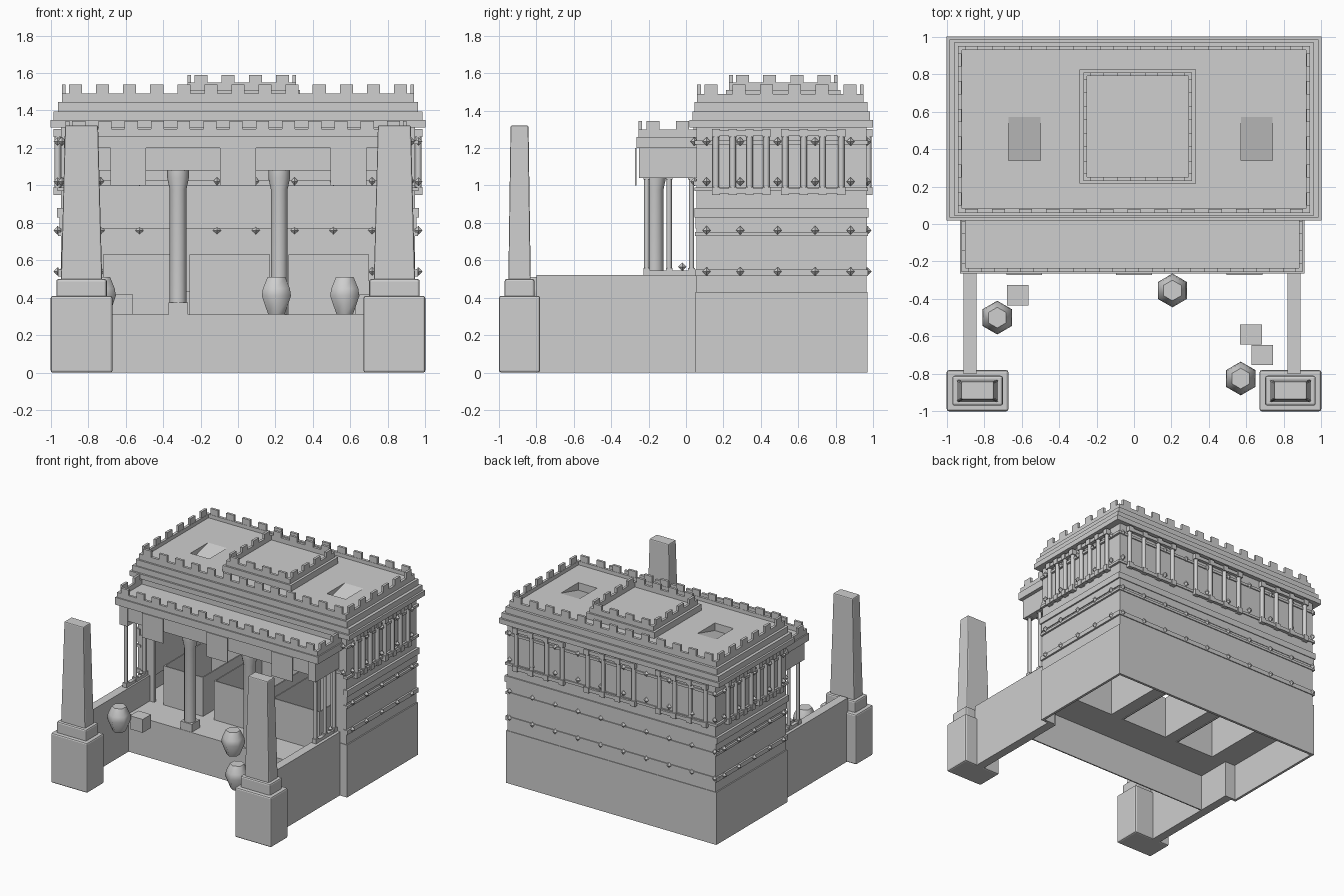
import bpy, bmesh, math
from mathutils import Matrix

cube = bpy.data.objects.get("Cube")
if cube:
    bpy.data.objects.remove(cube, do_unlink=True)

stone = bpy.data.materials.new("grey_stone")
stone.use_nodes = True
GREY = (0.62, 0.62, 0.62, 1)
stone.diffuse_color = GREY
stone.node_tree.nodes["Principled BSDF"].inputs["Base Color"].default_value = GREY


class Part:
    """Collects primitives in one mesh and turns them into a named object."""

    def __init__(self, name):
        self.name, self.bm = name, bmesh.new()

    def box(self, x0, x1, y0, y1, z0, z1, top=1.0):
        size = Matrix.Diagonal((x1 - x0, y1 - y0, z1 - z0, 1))
        mid = Matrix.Translation(((x0 + x1) / 2, (y0 + y1) / 2, (z0 + z1) / 2))
        for v in bmesh.ops.create_cube(self.bm, size=1, matrix=mid @ size)["verts"]:
            if v.co.z > (z0 + z1) / 2:
                v.co.x = (x0 + x1) / 2 + (v.co.x - (x0 + x1) / 2) * top
                v.co.y = (y0 + y1) / 2 + (v.co.y - (y0 + y1) / 2) * top

    def ring(self, x0, x1, y0, y1, z0, z1, t, front=True):
        self.box(x0, x0 + t, y0, y1, z0, z1)
        self.box(x1 - t, x1, y0, y1, z0, z1)
        self.box(x0 + t, x1 - t, y1 - t, y1, z0, z1)
        if front:
            self.box(x0 + t, x1 - t, y0, y0 + t, z0, z1)

    def lathe(self, x, y, profile, sides, turn=0.0):
        rings = [[self.bm.verts.new((x + r * math.cos(turn + math.tau * i / sides),
                                     y + r * math.sin(turn + math.tau * i / sides), z))
                  for i in range(sides)] for r, z in profile]
        for a, b in zip(rings, rings[1:]):
            for i in range(sides):
                j = (i + 1) % sides
                self.bm.faces.new((a[i], a[j], b[j], b[i]))
        self.bm.faces.new(rings[0][::-1])
        self.bm.faces.new(rings[-1])

    def stud(self, x, y, z, r=0.022):
        self.lathe(x, y, [(0.002, z - r), (r, z), (0.002, z + r)], 4)

    def post(self, x, y, z0, z1, cap, radius):
        self.lathe(x, y, [(radius, z0), (radius, z1)], 8)
        for z in (z0, z1):
            self.box(x - cap, x + cap, y - cap, y + cap, z - cap, z + cap)

    def merlons(self, x0, x1, y0, y1, z0, z1, step=0.142, w=0.07, t=0.02):
        for a0, a1, along_x in ((x0, x1, True), (y0, y1, False)):
            n = max(1, round((a1 - a0) / step))
            for i in range(n):
                c = a0 + (a1 - a0) * (i + 0.5) / n
                for e in ((y0, y1 - t) if along_x else (x0, x1 - t)):
                    if along_x:
                        self.box(c - w / 2, c + w / 2, e, e + t, z0, z1)
                    else:
                        self.box(e, e + t, c - w / 2, c + w / 2, z0, z1)

    def finish(self, smooth=0, bevel=0.0):
        bmesh.ops.recalc_face_normals(self.bm, faces=self.bm.faces)
        mesh = bpy.data.meshes.new(self.name)
        self.bm.to_mesh(mesh)
        self.bm.free()
        mesh.materials.append(stone)
        ob = bpy.data.objects.new(self.name, mesh)
        bpy.context.collection.objects.link(ob)
        if bevel:
            mod = ob.modifiers.new("edge", 'BEVEL')
            mod.width, mod.segments = bevel, 2
        if smooth:
            bpy.ops.object.select_all(action='DESELECT')
            ob.select_set(True)
            bpy.context.view_layer.objects.active = ob
            bpy.ops.object.shade_smooth_by_angle(angle=math.radians(smooth))


BACK, FRONT, SIDE = 0.965, 0.055, 0.945

# Hollow plinth and upper walls, open at the front
p = Part("plinth")
p.ring(-0.955, 0.955, 0.05, 0.97, 0, 0.43, 0.02, front=False)
for s in (-1, 1):
    p.box(*sorted((s * 0.84, s * 0.935)), 0.05, 0.07, 0, 0.43)
p.finish()
p = Part("walls")
p.ring(-SIDE, SIDE, FRONT, BACK, 0.43, 1.31, 0.025, front=False)
p.box(-SIDE, SIDE, FRONT, FRONT + 0.025, 1.0, 1.31)
for s in (-1, 1):
    p.box(*sorted((s * 0.8, s * SIDE)), FRONT, FRONT + 0.025, 0.31, 1.0)
p.finish()

# Raised floor around three open stalls
stalls = [(-0.72, -0.36), (-0.26, 0.17), (0.27, 0.7)]
f = Part("raised_floor")
f.box(-0.84, 0.84, -0.22, 0.06, 0.295, 0.31)
f.box(-0.93, 0.93, 0.68, 0.94, 0.295, 0.31)
f.box(-0.84, 0.84, -0.22, -0.21, 0, 0.3)
edges = [-0.93] + [e for pair in stalls for e in pair] + [0.93]
for a, b in zip(edges[::2], edges[1::2]):
    f.box(a, b, 0.06, 0.68, 0.295, 0.31)
f.finish()
b = Part("stall_walls")
for x0, x1 in stalls:
    b.ring(x0, x1, 0.06, 0.68, 0.29, 0.63, 0.01)
b.finish()

# Wall bands and rails, with one rail across the front
r = Part("wall_bands")
for z0, z1, out in ((0.83, 0.88, 0.02), (0.77, 0.83, 0.008), (0.515, 0.55, 0.015),
                    (0.73, 0.75, 0.015), (0.97, 0.99, 0.018), (1.22, 1.24, 0.018)):
    r.ring(-SIDE - out, SIDE + out, FRONT - out / 2, BACK + out / 2, z0, z1, 0.04, front=False)
r.box(-SIDE, SIDE, FRONT - 0.015, FRONT + 0.01, 1.0, 1.025)
r.finish()

# Diamond studs, inside and outside
s = Part("wall_studs")
for z in (0.54, 0.76, 1.02, 1.235):
    for i in range(10):
        x = -0.94 + i * 0.207
        s.stud(x, BACK + 0.005, z)
        if z < 1:
            s.stud(x, BACK - 0.03, z)
        else:
            s.stud(x, FRONT - 0.01, z)
    for y in (0.11, 0.29, 0.49, 0.69, 0.88):
        for side in (-1, 1):
            s.stud(side * (SIDE + 0.018), y, z)
s.finish()

# Groups of thin posts with block ends around the upper storey
g = Part("wall_posts")
for start, gap in ((0.16, 0.09), (0.53, 0.1)):
    for side in (-1, 1):
        x = side * (SIDE + 0.018)
        for i in range(4):
            g.post(x, start + i * gap, 0.97, 1.28, 0.022, 0.017)
        for z in (0.97, 1.28):
            g.box(x - 0.015, x + 0.015, start, start + 3 * gap, z - 0.014, z + 0.014)
for start in (-0.86, -0.21, 0.44):
    for i in range(4):
        g.post(start + i * 0.14, BACK + 0.01, 0.97, 1.28, 0.022, 0.017)
    for z in (0.97, 1.28):
        g.box(start, start + 0.42, BACK, BACK + 0.025, z - 0.014, z + 0.014)
g.finish(smooth=46)

# Stepped cornice
c = Part("cornice")
for inset, z0, z1 in ((0.0, 1.31, 1.35), (0.015, 1.35, 1.395)):
    c.box(-1 + inset, 1 - inset, 0.02 + inset, 1 - inset, z0, z1)
c.ring(-0.96, 0.96, 0.045, 0.97, 1.395, 1.445, 0.05)
c.finish()

# Roof deck with two sunken ramps
d = Part("roof_deck")
d.box(-0.93, 0.93, 0.07, 0.34, 1.39, 1.46)
d.box(-0.93, 0.93, 0.57, 0.94, 1.39, 1.46)
for x0, x1 in ((-0.93, -0.67), (-0.5, 0.57), (0.74, 0.93)):
    d.box(x0, x1, 0.34, 0.57, 1.39, 1.46)
d.finish()
k = Part("roof_ramps")
for x0, x1 in ((-0.67, -0.5), (0.57, 0.74)):
    k.bm.faces.new([k.bm.verts.new(v) for v in (
        (x0, 0.34, 1.398), (x1, 0.34, 1.398), (x1, 0.57, 1.46), (x0, 0.57, 1.46))])
k.finish()
m = Part("roof_parapet")
m.ring(-0.94, 0.94, 0.06, 0.95, 1.43, 1.49, 0.022)
m.merlons(-0.94, 0.94, 0.06, 0.95, 1.48, 1.54)
m.finish()

# Small roof tower
t = Part("roof_tower")
t.box(-0.27, 0.31, 0.23, 0.81, 1.45, 1.51)
t.ring(-0.29, 0.33, 0.215, 0.825, 1.46, 1.51, 0.03)
t.ring(-0.27, 0.31, 0.23, 0.81, 1.5, 1.55, 0.02)
t.merlons(-0.27, 0.31, 0.23, 0.81, 1.54, 1.59)
t.finish()

# Porch roof, beams and hanging panels
h = Part("porch_roof")
h.box(-0.93, 0.91, -0.265, 0.06, 1.2, 1.26)
h.ring(-0.92, 0.9, -0.255, 0.06, 1.25, 1.3, 0.02)
h.merlons(-0.92, 0.9, -0.255, 0.06, 1.29, 1.345)
h.box(-0.88, 0.86, -0.24, -0.08, 1.08, 1.2)
for x in (-0.9, 0.81):
    h.box(x, x + 0.07, -0.25, 0.06, 1.04, 1.2)
h.finish()
n = Part("hanging_panels")
for x in (-0.585, 0.0, 0.59):
    n.box(x - 0.095, x + 0.095, -0.272, -0.264, 1.0, 1.2)
n.finish()

# Porch columns and slim side posts
o = Part("porch_columns")
for x in (-0.32, 0.22):
    o.lathe(x, -0.165, [(0.045, 0.31), (0.045, 0.98), (0.058, 1.04), (0.058, 1.08)], 12)
o.box(-0.372, -0.268, -0.217, -0.113, 0.31, 0.375)
o.finish(smooth=35)
q = Part("porch_side_posts")
for x in (-0.87, 0.85):
    for y in (-0.21, -0.09, 0.03):
        q.post(x, y, 0.54, 1.05, 0.018, 0.014)
    q.stud(x, -0.02, 0.565)
    q.box(x - 0.015, x + 0.015, -0.22, 0.05, 0.52, 0.545)
q.finish(smooth=46)

# Courtyard side walls
w = Part("courtyard_walls")
w.box(-0.91, -0.84, -0.8, 0.06, 0, 0.52)
w.box(0.82, 0.89, -0.8, 0.06, 0, 0.52)
w.finish()

# Gate pillars
a = Part("pillar_bases")
e = Part("pillar_shafts")
for x in (-0.835, 0.835):
    a.box(x - 0.165, x + 0.165, -1, -0.78, 0, 0.41)
    a.box(x - 0.135, x + 0.135, -0.97, -0.81, 0.39, 0.5)
    e.box(x - 0.11, x + 0.11, -0.95, -0.83, 0.49, 1.32, top=0.8)
a.finish(bevel=0.012)
e.finish(bevel=0.008)

# Jars and crates
j = Part("jars")
for x, y in ((-0.73, -0.5), (0.205, -0.355), (0.57, -0.825)):
    j.lathe(x, y, [(0.05, 0.31), (0.09, 0.41), (0.083, 0.45), (0.055, 0.51)], 6, math.pi / 6)
j.finish(smooth=62)
v = Part("crates")
for x, y in ((-0.62, -0.38), (0.625, -0.59), (0.685, -0.7)):
    v.box(x - 0.058, x + 0.058, y - 0.054, y + 0.054, 0.31, 0.42)
v.finish()
